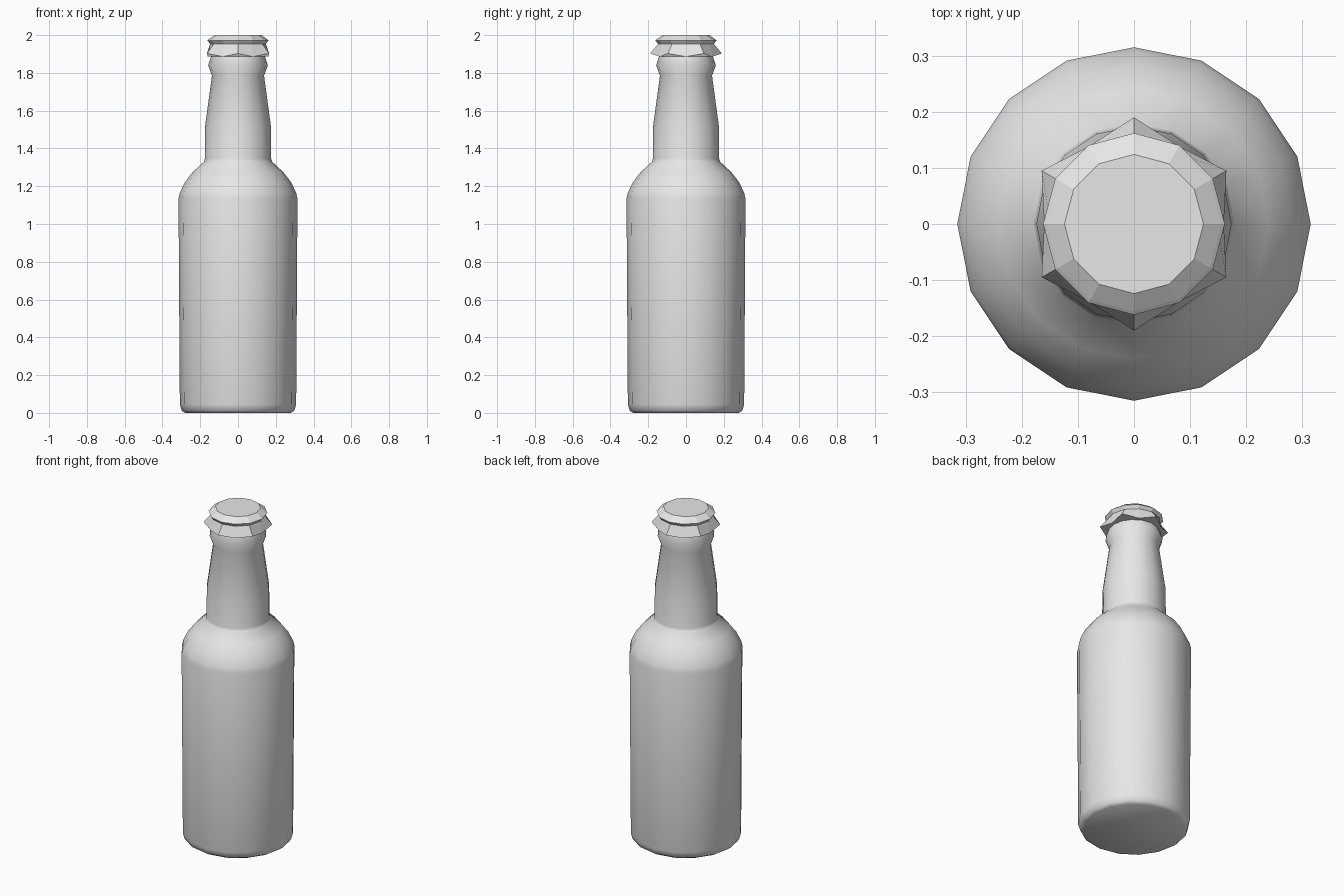
import bpy, bmesh, math

if "Cube" in bpy.data.objects:
    bpy.data.objects.remove(bpy.data.objects["Cube"])

grey = bpy.data.materials.new("plain grey")
grey.diffuse_color = (0.8, 0.8, 0.8, 1)
grey.use_nodes = True
grey.node_tree.nodes["Principled BSDF"].inputs["Base Color"].default_value = grey.diffuse_color


def lathe(name, rings, sides):
    """Skin closed rings; each ring is (even r, even z, odd r, odd z)."""
    bm = bmesh.new()
    loops = []
    for r0, z0, r1, z1 in rings:
        loop = []
        for i in range(sides):
            a = math.pi / 2 + 2 * math.pi * i / sides
            r, z = (r0, z0) if i % 2 == 0 else (r1, z1)
            loop.append(bm.verts.new((r * math.cos(a), r * math.sin(a), z)))
        loops.append(loop)
    for lo, hi in zip(loops, loops[1:]):
        for i in range(sides):
            j = (i + 1) % sides
            bm.faces.new((lo[i], lo[j], hi[j], hi[i]))
    bm.faces.new(loops[0][::-1])
    bm.faces.new(loops[-1])
    mesh = bpy.data.meshes.new(name)
    bm.to_mesh(mesh)
    bm.free()
    mesh.materials.append(grey)
    obj = bpy.data.objects.new(name, mesh)
    bpy.context.collection.objects.link(obj)
    return obj


# Glass bottle: base, straight body, rounded shoulder, neck and lip
profile = [(0.28, 0), (0.298, 0.012), (0.308, 0.045), (0.315, 1.135),
           (0.308, 1.165), (0.282, 1.22), (0.24, 1.275), (0.18, 1.33),
           (0.176, 1.345), (0.174, 1.52), (0.138, 1.785), (0.158, 1.84),
           (0.138, 1.9), (0.12, 1.96)]
bottle = lathe("bottle", [(r, z, r, z) for r, z in profile], 16)
bpy.context.view_layer.objects.active = bottle
bottle.select_set(True)
bpy.ops.object.shade_smooth_by_angle(angle=math.radians(40))

# Crimped cap: six flared points around the skirt, flat faces
lathe("bottle_cap", [(0.19, 1.903, 0.16, 1.886), (0.148, 1.953, 0.148, 1.953),
                     (0.162, 1.972, 0.162, 1.972), (0.156, 1.977, 0.156, 1.977),
                     (0.124, 2.0, 0.124, 2.0)], 12)
